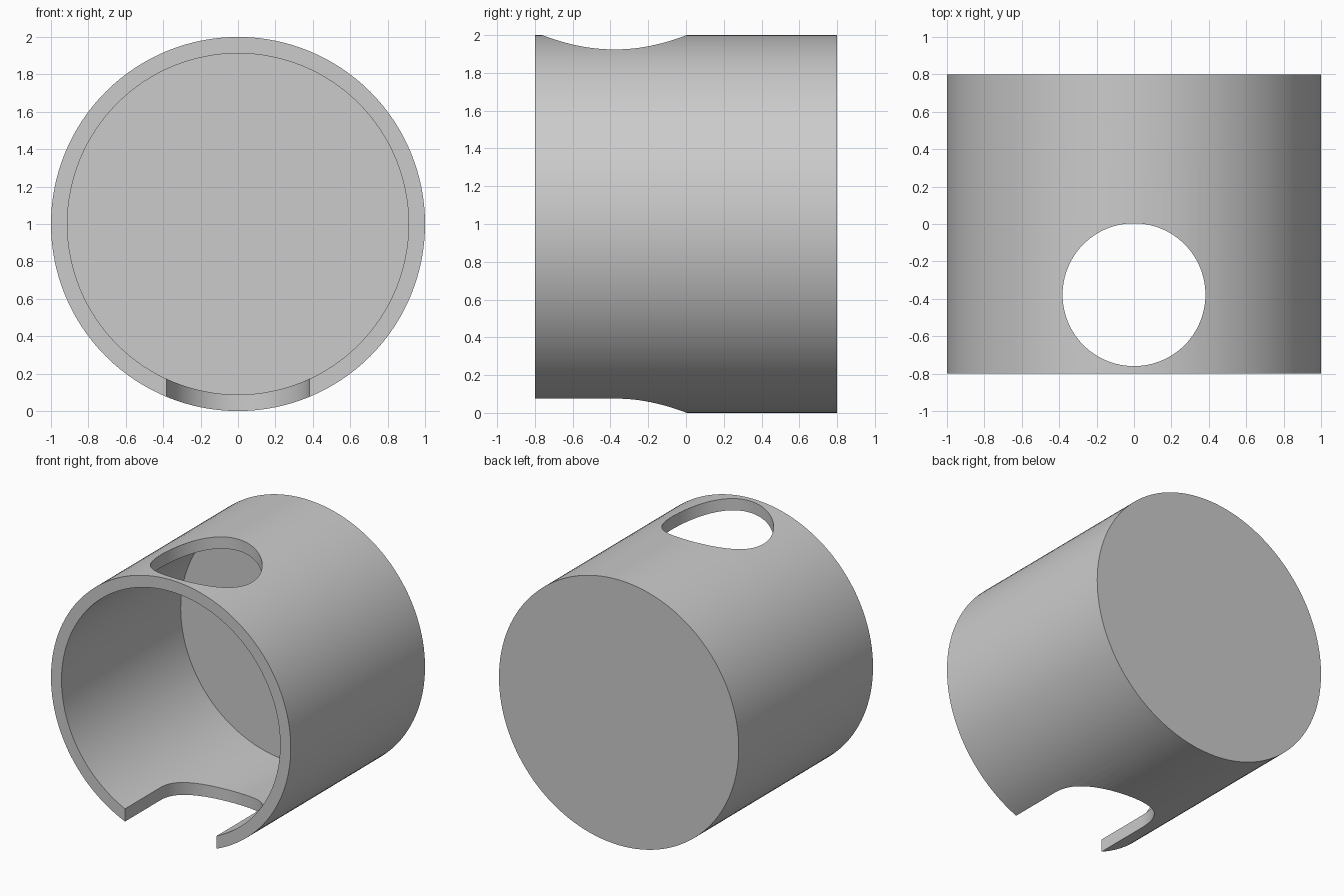
import bpy, bmesh, math
from mathutils import Matrix, Vector

if "Cube" in bpy.data.objects:
    bpy.data.objects.remove(bpy.data.objects["Cube"], do_unlink=True)

SEGMENTS = 128
OUTER, INNER = 1.0, 0.912
FRONT, BACK, FLOOR = -0.8, 0.8, 0.62
HOLE_R, HOLE_Y = 0.382, -0.378

grey = bpy.data.materials.new("grey")
grey.use_nodes = True
colour = (0.6, 0.6, 0.6, 1)
grey.diffuse_color = colour
grey.node_tree.nodes["Principled BSDF"].inputs["Base Color"].default_value = colour


def add_object(name, bm):
    bmesh.ops.recalc_face_normals(bm, faces=bm.faces)
    mesh = bpy.data.meshes.new(name)
    bm.to_mesh(mesh)
    bm.free()
    mesh.materials.append(grey)
    obj = bpy.data.objects.new(name, mesh)
    bpy.context.collection.objects.link(obj)
    return obj


def prism(name, outline, axis_vector):
    """Extrude a closed outline along a vector."""
    bm = bmesh.new()
    face = bm.faces.new([bm.verts.new(p) for p in outline])
    ext = bmesh.ops.extrude_face_region(bm, geom=[face])
    moved = [v for v in ext["geom"] if isinstance(v, bmesh.types.BMVert)]
    bmesh.ops.translate(bm, verts=moved, vec=Vector(axis_vector))
    return add_object(name, bm)


def circle(radius, y):
    steps = [2 * math.pi * i / SEGMENTS for i in range(SEGMENTS)]
    return [(radius * math.cos(a), y, 1 + radius * math.sin(a)) for a in steps]


def cut(target, cutter):
    mod = target.modifiers.new(cutter.name, "BOOLEAN")
    mod.operation = "DIFFERENCE"
    mod.solver = "EXACT"
    mod.object = cutter
    bpy.context.view_layer.objects.active = target
    bpy.ops.object.modifier_apply(modifier=mod.name)
    bpy.data.objects.remove(cutter, do_unlink=True)


# Cup lying on its side, open at the front
cup = prism("cup_body", circle(OUTER, FRONT), (0, BACK - FRONT, 0))
cut(cup, prism("cavity", circle(INNER, FRONT - 0.2), (0, FLOOR - FRONT + 0.2, 0)))

# Round hole through the top wall
ring = [2 * math.pi * i / 96 for i in range(96)]
hole = [(HOLE_R * math.cos(a), HOLE_Y + HOLE_R * math.sin(a), 1.2) for a in ring]
cut(cup, prism("top_hole", hole, (0, 0, 1)))

# Round-ended slot through the bottom wall, open to the front
arc = [math.pi * i / 48 for i in range(49)]
slot = [(HOLE_R * math.cos(a), HOLE_Y + HOLE_R * math.sin(a), -0.2) for a in arc]
slot += [(-HOLE_R, FRONT - 0.2, -0.2), (HOLE_R, FRONT - 0.2, -0.2)]
cut(cup, prism("bottom_slot", slot, (0, 0, 1)))

# Smooth walls with crisp rims
bpy.ops.object.select_all(action="DESELECT")
cup.select_set(True)
bpy.context.view_layer.objects.active = cup
bpy.ops.object.shade_smooth_by_angle(angle=math.radians(30))
